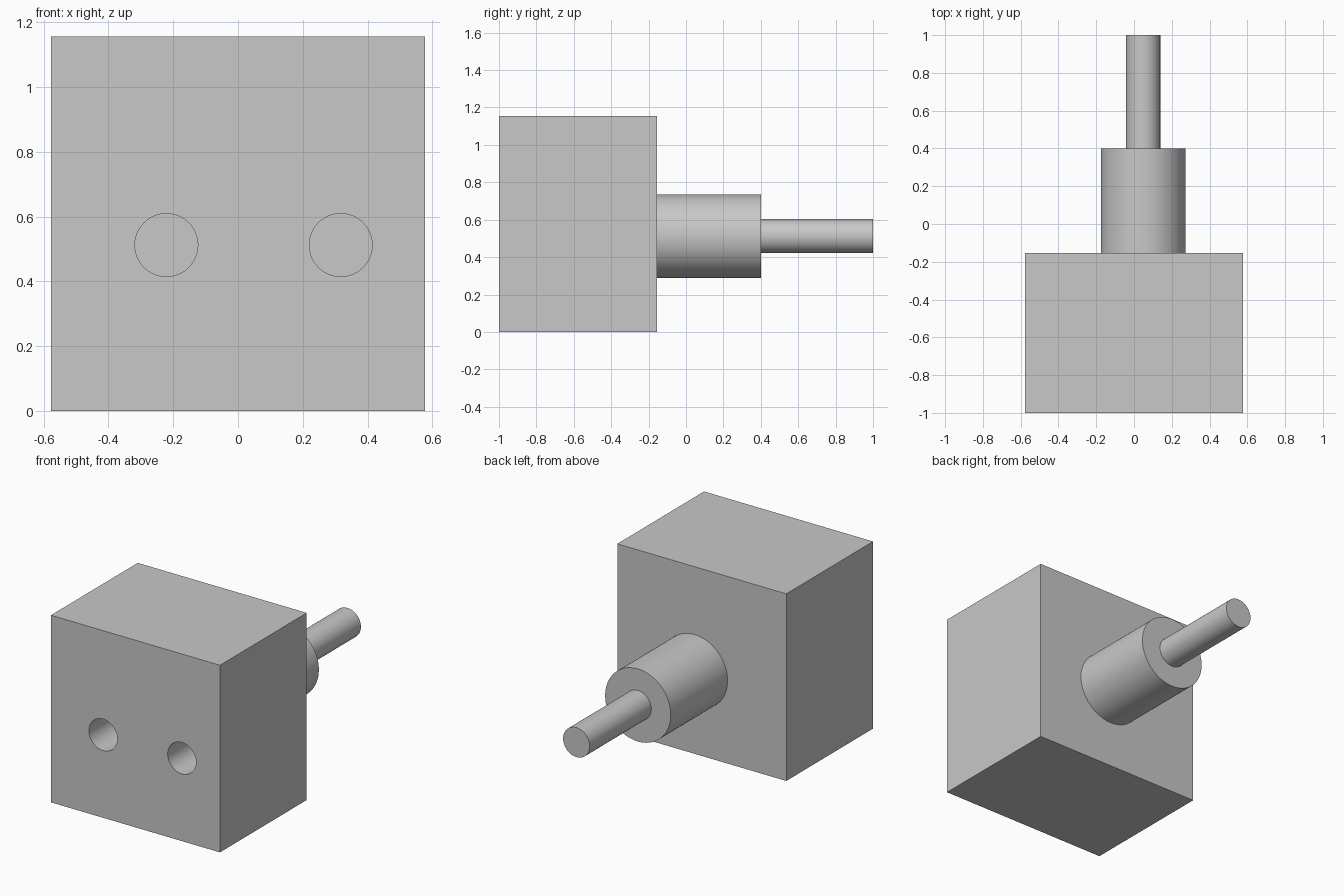
import bpy, math

if "Cube" in bpy.data.objects:
    bpy.data.objects.remove(bpy.data.objects["Cube"])

grey = bpy.data.materials.new("light grey")
grey.diffuse_color = (0.58, 0.58, 0.58, 1)
grey.use_nodes = True
grey.node_tree.nodes["Principled BSDF"].inputs["Base Color"].default_value = grey.diffuse_color
AXIS_X, AXIS_Z = 0.048, 0.512


def cylinder(name, x, radius, y0, y1):
    """Cylinder lying along y from y0 to y1."""
    bpy.ops.mesh.primitive_cylinder_add(
        vertices=96, radius=radius, depth=y1 - y0,
        location=(x, (y0 + y1) / 2, AXIS_Z), rotation=(math.pi / 2, 0, 0))
    ob = bpy.context.object
    ob.name = name
    ob.data.materials.append(grey)
    bpy.ops.object.shade_smooth_by_angle(angle=math.radians(30))
    return ob


# Square block
bpy.ops.mesh.primitive_cube_add(size=1, location=(0, -0.577, 0.5775))
block = bpy.context.object
block.name = "block"
block.scale = (1.154, 0.846, 1.155)
bpy.ops.object.transform_apply(location=False, rotation=False, scale=True)
block.data.materials.append(grey)

# Two blind holes in the front, either side of the shaft axis
for side, label in ((-1, "left"), (1, "right")):
    cutter = cylinder(label + "_hole_cutter", AXIS_X + side * 0.269, 0.097, -1.1, -0.5)
    cutter.hide_render = True
    cutter.hide_set(True)
    cut = block.modifiers.new(label + "_hole", 'BOOLEAN')
    cut.operation = 'DIFFERENCE'
    cut.solver = 'EXACT'
    cut.object = cutter

# Smooth hole walls with sharp rims
bpy.ops.object.select_all(action='DESELECT')
block.select_set(True)
bpy.context.view_layer.objects.active = block
for cut in list(block.modifiers):
    bpy.ops.object.modifier_apply(modifier=cut.name)
bpy.ops.object.shade_smooth_by_angle(angle=math.radians(30))

# Stepped shaft on the back
cylinder("collar", AXIS_X, 0.224, -0.154, 0.4)
cylinder("shaft", AXIS_X, 0.091, 0.4, 1.0)
